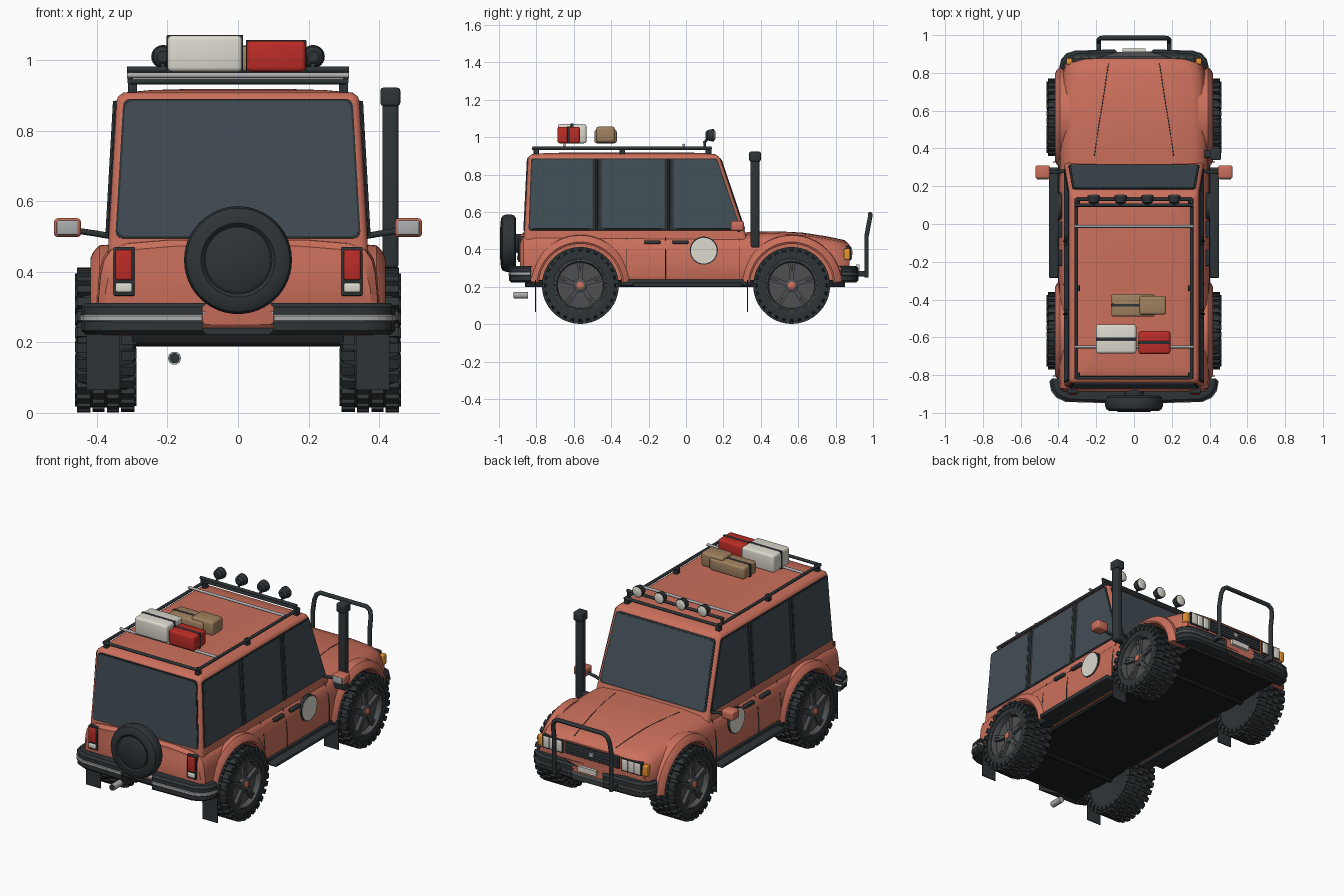
import bpy, bmesh
from math import pi, sin, cos, radians
from mathutils import Vector, Matrix

if "Cube" in bpy.data.objects:
    bpy.data.objects.remove(bpy.data.objects["Cube"])

COL = dict(paint=(.6, .16, .105), black=(.027, .034, .038), glass=(.055, .075, .093), cream=(.72, .7, .62),
           red=(.5, .025, .02), tan=(.35, .22, .115), steel=(.4, .41, .42), rim=(.075, .08, .085),
           amber=(.8, .3, .03), under=(.01, .012, .013))
MATS = {}
for k, c in COL.items():
    MATS[k] = bpy.data.materials.new(k)
    MATS[k].diffuse_color = (*c, 1)


def smooth(ob, angle=35):
    bpy.ops.object.select_all(action='DESELECT')
    ob.select_set(True)
    bpy.context.view_layer.objects.active = ob
    bpy.ops.object.shade_smooth_by_angle(angle=radians(angle))


def emit(name, bm, mat, loc=(0, 0, 0), rz=0, angle=35):
    bmesh.ops.recalc_face_normals(bm, faces=bm.faces)
    me = bpy.data.meshes.new(name)
    bm.to_mesh(me)
    bm.free()
    me.materials.append(MATS[mat])
    ob = bpy.data.objects.new(name, me)
    bpy.context.collection.objects.link(ob)
    ob.location, ob.rotation_euler = loc, (0, 0, rz)
    smooth(ob, angle)
    return ob


def box(name, lo, hi, mat, bev=0.0):
    bm = bmesh.new()
    lo, hi = Vector(lo), Vector(hi)
    d = hi - lo
    bmesh.ops.create_cube(bm, size=1, matrix=Matrix.Translation((lo + hi) / 2) @ Matrix.Diagonal((*map(abs, d), 1)))
    if bev:
        bmesh.ops.bevel(bm, geom=bm.edges[:], offset=bev, segments=3, profile=.5, affect='EDGES')
    return emit(name, bm, mat)


def pair(name, lo, hi, mat, bev=0.0):
    for s in (-1, 1):
        box(name, (s * lo[0], *lo[1:]), (s * hi[0], *hi[1:]), mat, bev)


def loft(name, rings, mat, angle=35):
    bm = bmesh.new()
    vr = [[bm.verts.new(p) for p in r] for r in rings]
    n = len(vr[0])
    for a, b in zip(vr, vr[1:]):
        for i in range(n):
            bm.faces.new((a[i], a[(i + 1) % n], b[(i + 1) % n], b[i]))
    bm.faces.new(vr[0])
    bm.faces.new(vr[-1])
    return emit(name, bm, mat, angle=angle)


def panel(name, pts, t, mat, rnd=0.0):
    # flat plate with rounded corners, thickness t to both sides
    pts = [Vector(p) for p in pts]
    n = (pts[1] - pts[0]).cross(pts[2] - pts[0]).normalized() * t
    bm = bmesh.new()
    a = [bm.verts.new(p - n) for p in pts]
    b = [bm.verts.new(p + n) for p in pts]
    bm.faces.new(a)
    bm.faces.new(b)
    for i in range(len(a)):
        j = (i + 1) % len(a)
        bm.faces.new((a[i], a[j], b[j], b[i]))
    if rnd:
        es = [bm.edges.get((u, v)) for u, v in zip(a, b)]
        bmesh.ops.bevel(bm, geom=es, offset=rnd, segments=4, profile=.5, affect='EDGES')
    return emit(name, bm, mat)


def lathe(name, prof, mat, loc, rz=0, n=40):
    # revolve (x, r) profile about the x axis
    bm = bmesh.new()
    vr = [[bm.verts.new((x, r * cos(2 * pi * i / n), r * sin(2 * pi * i / n))) for i in range(n)] for x, r in prof]
    for a, b in zip(vr, vr[1:]):
        for i in range(n):
            bm.faces.new((a[i], a[(i + 1) % n], b[(i + 1) % n], b[i]))
    bm.faces.new(vr[0])
    bm.faces.new(vr[-1])
    return emit(name, bm, mat, loc, rz)


def tube(name, pts, r, mat):
    cu = bpy.data.curves.new(name, 'CURVE')
    cu.dimensions, cu.bevel_depth, cu.bevel_resolution, cu.use_fill_caps = '3D', r, 3, True
    sp = cu.splines.new('POLY')
    sp.points.add(len(pts) - 1)
    for p, q in zip(sp.points, pts):
        p.co = (*q, 1)
    cu.materials.append(MATS[mat])
    ob = bpy.data.objects.new(name, cu)
    bpy.context.collection.objects.link(ob)
    bpy.ops.object.select_all(action='DESELECT')
    ob.select_set(True)
    bpy.context.view_layer.objects.active = ob
    bpy.ops.object.convert(target='MESH')
    smooth(bpy.context.view_layer.objects.active, 40)


AX, WZ = .565, .207   # axle offset and wheel centre height

# lower body, lofted along y: (y, half width, bottom, top)
rings = []
for y, w, zb, zt in [(-.888, .375, .25, .475), (-.87, .395, .23, .492), (-.8, .4, .22, .497), (.28, .398, .22, .492),
                     (.45, .398, .22, .497), (.58, .396, .22, .493), (.7, .39, .22, .477), (.8, .378, .225, .46),
                     (.855, .36, .24, .447), (.875, .345, .25, .425)]:
    h = [(w - .015, zb), (w, zb + .03), (w, zb + .1), (w - .006, zt - .1), (w - .015, zt - .06),
         (w - .035, zt - .03), (w - .08, zt - .012), (w - .2, zt - .002)]
    rings.append([(x, y, z) for x, z in h] + [(-x, y, z) for x, z in h[::-1]])
body = loft('body', rings, 'paint')
for s in (-1, 1):
    for y in (-AX, AX):
        cut = lathe('arch_cutter', [(-.16, .226), (.16, .226)], 'under', (s * .43, y, WZ), n=48)
        m = body.modifiers.new('arch', 'BOOLEAN')
        m.operation, m.object, m.solver = 'DIFFERENCE', cut, 'EXACT'
        bpy.context.view_layer.objects.active = body
        bpy.ops.object.modifier_apply(modifier='arch')
        bpy.data.objects.remove(cut)
        # flared wheel arch
        prof = [(.222, .34), (.222, .412), (.232, .418), (.25, .41), (.268, .393), (.272, .34)]
        loft('wheel_arch', [[(s * x, y + r * cos(a), WZ + r * sin(a)) for r, x in prof]
                            for a in [radians(4 + 172 * i / 32) for i in range(33)]], 'paint')
smooth(body)
box('underbody', (-.3, -.86, .2), (.3, .85, .235), 'under')


# cabin: rounded rectangles stacked in z (z, half width, rear y, front y)
def rrect(z, w, y0, y1, c):
    out = []
    for k, (cx, cy) in enumerate([(w - c, y1 - c), (c - w, y1 - c), (c - w, y0 + c), (w - c, y0 + c)]):
        out += [(cx + c * cos((k + i / 4) * pi / 2), cy + c * sin((k + i / 4) * pi / 2), z) for i in range(5)]
    return out


loft('cabin', [rrect(*q, .022) for q in [(.44, .37, -.867, .3335), (.88, .345, -.845, .185), (.897, .34, -.84, .175),
               (.908, .325, -.825, .158), (.915, .25, -.75, .09), (.918, .15, -.6, .0)]], 'paint', 40)
SX = lambda z: .37 - (z - .44) * .0568
RY = lambda z: -.867 + (z - .44) * .05
FY = lambda z: .3335 - (z - .44) * .3375
z0, z1 = .51, .88
for s in (-1, 1):
    side = lambda a, b, c, d, e=0, l=z0, h=z1: [(s * (SX(z) + e), y, z) for y, z in ((a, l), (b, l), (c, h), (d, h))]
    panel('window_frame', side(-.842, .296, .166, -.828, 0, .502, .886), .003, 'black', .01)
    for a, b, c, d in [(-.835, -.5, -.5, -.822), (-.453, -.115, -.115, -.453), (-.068, .288, .162, -.068)]:
        panel('side_window', side(a, b, c, d, .002), .003, 'glass', .018)
    for y in (-.477, -.092):
        tube('door_pillar', [(s * (SX(z) + .004), y, z) for z in (.505, .884)], .006, 'black')
    for y, a in ((-.32, .3), (-.11, .225), (.285, .225)):
        tube('door_seam', [(s * .399, y, a), (s * .399, y, .33), (s * .392, y, .395), (s * .368, y, .464)], .002, 'black')
    # roundel and handles
    for nm, r, x, mt in (('roundel_rim', .075, .4, 'black'), ('roundel', .069, .403, 'cream')):
        lathe(nm, [(-.02, r), (.0, r)], mt, (s * x, .095, .393), 0 if s > 0 else pi)
    # hood seams
    tube('hood_seam', [(s * x, y, z) for x, y, z in ((.21, .36, .4925), (.19, .5, .494), (.17, .62, .488),
                                                     (.15, .75, .468), (.135, .85, .447))], .002, 'black')
for y in (-.222, -.072):
    pair('door_handle', (.38, y, .428), (.402, y + .085, .448), 'black', .005)
quad = lambda f, w0, w1, a, b, e: [(x, f(z) + e, z) for x, z in ((-w0, a), (w0, a), (w1, b), (-w1, b))]
panel('windshield_seal', quad(FY, .348, .325, .503, .885, .0), .003, 'black', .02)
panel('windshield', quad(FY, .338, .317, .512, .876, .003), .003, 'glass', .02)
panel('rear_window_seal', quad(RY, .348, .325, .495, .89, .0), .003, 'black', .02)
panel('rear_window', quad(RY, .342, .319, .501, .884, -.003), .003, 'glass', .02)

# wheels
TYRE = [(-.07, .1), (-.08, .135), (-.086, .155), (-.078, .183), (-.055, .192), (.055, .192), (.078, .183),
        (.086, .155), (.08, .137), (.06, .132), (.045, .12), (.04, .02)]
for s in (-1, 1):
    for y in (-AX, AX):
        loc, rz = (s * .375, y, WZ), 0 if s > 0 else pi
        lathe('tyre', TYRE, 'black', loc, rz, 48)
        bm = bmesh.new()
        for i in range(28):
            for x, w, o, r, h in [(-.062, .038, 0, .193, .024), (-.02, .034, .5, .195, .02), (.02, .034, 0, .195, .02),
                                  (.062, .038, .5, .193, .024), (-.08, .014, 0, .175, .026), (.08, .014, .5, .175, .026)]:
                bmesh.ops.create_cube(bm, size=1, matrix=Matrix.Rotation((i + o) * pi / 14, 4, 'X')
                                      @ Matrix.Translation((x, 0, r)) @ Matrix.Diagonal((w, .027, h, 1)))
        emit('tyre_tread', bm, 'black', loc, rz)
        lathe('rim_ring', [(.05, .137), (.078, .137), (.08, .13), (.07, .124), (.05, .122)], 'rim', loc, rz)
        bm = bmesh.new()
        for i in range(5):
            for o in (-.09, .09):
                bmesh.ops.create_cube(bm, size=1, matrix=Matrix.Rotation(i * 2 * pi / 5 + o, 4, 'X')
                                      @ Matrix.Translation((.056, 0, .078)) @ Matrix.Diagonal((.026, .013, .1, 1)))
        emit('wheel_spokes', bm, 'rim', loc, rz)
        lathe('wheel_hub', [(.03, .036), (.07, .036), (.074, .03)], 'rim', loc, rz, 24)
        lathe('hub_cap', [(.06, .02), (.08, .02), (.084, .014)], 'paint', loc, rz, 16)
    for y in (-.805, .328):
        box('mud_flap', (s * .335, y - .003, .065), (s * .43, y + .003, .235), 'black')
for y in (-AX, AX):
    tube('axle', [(-.34, y, WZ), (.34, y, WZ)], .02, 'under')

# spare wheel on the tailgate
lathe('spare_tyre', [(-.04, .13), (-.03, .148), (-.015, .153), (.015, .153), (.032, .147), (.042, .13), (.043, .105),
                     (.034, .096)], 'black', (0, -.948, .433), -pi / 2, 48)
lathe('spare_cover', [(.0, .094), (.04, .094), (.046, .085)], 'black', (0, -.948, .433), -pi / 2, 48)
lathe('spare_mount', [(-.06, .05), (0, .05)], 'black', (0, -.94, .433), -pi / 2, 20)


# bumpers: plan outlines extruded in z
def bumper(name, half, za, zb, mat):
    rows = []
    for e, z in ((-.012, za), (0, za + .012), (0, zb - .012), (-.012, zb)):
        out = [(x + e, y + (e if y > 0 else -e), z) for x, y in half[0]]
        inn = [(x, y, z) for x, y in half[1]]
        rows.append([(-x, y, z) for x, y, z in out] + [*out[::-1]] + inn + [(-x, y, z) for x, y, z in inn[::-1]])
    loft(name, rows, mat)


REAR = ([(.1, -.946), (.36, -.938), (.41, -.915), (.436, -.88), (.445, -.83)], [(.41, -.83), (.4, -.865), (.36, -.88)])
FRONT = ([(.1, .921), (.31, .914), (.355, .9), (.382, .87), (.392, .83)], [(.365, .83), (.355, .85), (.33, .86)])
for nm, o in (('rear_bumper', REAR), ('front_bumper', FRONT)):
    # outline runs centre to tip, then back along the inside
    bumper(nm, o, .222, .312, 'black')
    bumper(nm + '_strip', ([(x + .003, y * 1.004) for x, y in o[0]], o[1]), .25, .287, 'rim' if o is FRONT else 'steel')
box('front_plate', (-.06, .91, .287), (.06, .928, .318), 'cream')
hoop = [(.187, .965, .25), (.187, .965, .47), (.185, .978, .54), (.175, .984, .572), (.15, .985, .588)]
tube('bull_bar', hoop + [(-x, y, z) for x, y, z in hoop[::-1]], .0125, 'black')
pair('bull_bar_bracket', (.175, .89, .255), (.199, .965, .285), 'black', .004)

# front face
box('grille', (-.18, .86, .345), (.18, .882, .415), 'black', .004)
for i in range(4):
    box('grille_slat', (-.17, .88, .355 + i * .016), (.17, .886, .36 + i * .016), 'rim')
box('grille_badge_plate', (-.014, .88, .368), (.014, .89, .394), 'steel', .003)
pair('headlamp_bezel', (.19, .85, .34), (.325, .881, .417), 'black', .004)
for i in range(3):
    pair('headlamp', (.196 + i * .042, .86, .346), (.234 + i * .042, .888, .411), 'cream', .005)
pair('indicator', (.327, .845, .345), (.358, .878, .405), 'amber', .005)

# tail lights
pair('tail_light_bezel', (.293, -.897, .332), (.353, -.87, .47), 'black', .004)
pair('tail_light', (.3, -.904, .377), (.347, -.88, .462), 'red', .005)
pair('reverse_light', (.3, -.904, .342), (.347, -.88, .368), 'cream', .005)
tube('exhaust', [(-.18, -.92, .155), (-.18, -.845, .155)], .019, 'steel')
tube('exhaust_bore', [(-.18, -.922, .155), (-.18, -.91, .155)], .015, 'black')

# steps, mirrors, snorkel
pair('side_step', (.385, -.285, .2), (.45, .3, .222), 'black', .005)
pair('sill', (.33, -.35, .205), (.402, .345, .24), 'black', .004)
pair('mirror_shell', (.445, .24, .498), (.522, .31, .552), 'paint', .012)
pair('mirror_glass', (.453, .235, .505), (.514, .25, .545), 'steel', .004)
for s in (-1, 1):
    tube('mirror_arm', [(s * .355, .285, .5), (s * .4, .275, .508), (s * .46, .275, .517)], .009, 'black')
box('snorkel', (.41, .346, .41), (.455, .392, .88), 'black', .01)
box('snorkel_cap', (.404, .338, .87), (.46, .4, .922), 'black', .008)
box('snorkel_mount', (.37, .35, .41), (.42, .39, .45), 'black', .006)

# roof rack
for s in (-1, 1):
    tube('rack_rail', [(s * .305, -.82, .94), (s * .305, .135, .94)], .009, 'black')
    for y in (-.8, -.34, .12):
        box('rack_post', (s * .286, y - .015, .895), (s * .312, y + .015, .945), 'black', .004)
for y in (-.815, .13):
    tube('rack_end_bar', [(-.305, y, .94), (.305, y, .94)], .009, 'black')
for y in (-.65, -.012):
    tube('rack_crossbar', [(-.315, y, .957), (.315, y, .957)], .008, 'steel')
tube('light_bar', [(-.315, .1, .973), (.315, .1, .973)], .009, 'black')
for s in (-1, 1):
    tube('light_bar_foot', [(s * .305, .1, .973), (s * .305, .1, .935)], .008, 'black')
for x in (-.213, -.071, .071, .213):
    lathe('roof_lamp', [(-.025, .016), (-.015, .028), (.012, .033), (.02, .033)], 'black', (x, .13, 1.01), pi / 2, 24)
    lathe('roof_lamp_lens', [(.01, .029), (.022, .029), (.027, .018)], 'cream', (x, .13, 1.01), pi / 2, 24)
    tube('roof_lamp_stem', [(x, .1, .973), (x, .125, 1.0)], .007, 'black')

# luggage with straps
for nm, (ax, ay, az), (bx, by, bz), mt in [('white_case', (-.2, -.685, .967), (.012, -.532, 1.07), 'cream'),
                                           ('red_case', (.024, -.688, .967), (.192, -.567, 1.055), 'red'),
                                           ('tan_bag', (-.12, -.49, .967), (.11, -.37, 1.04), 'tan'),
                                           ('small_tan_bag', (.028, -.48, .972), (.17, -.38, 1.056), 'tan')]:
    box(nm, (ax, ay, az), (bx, by, bz), mt, .013)
    if nm != 'small_tan_bag':
        m = (ay + by) / 2
        box(nm + '_strap', (ax - .002, m - .008, az - .002), (bx + .002, m + .008, bz + .002), 'black', .003)

for m in bpy.data.materials:
    if m.users and not m.is_grease_pencil:
        m.use_nodes = True
        m.node_tree.nodes["Principled BSDF"].inputs["Base Color"].default_value = m.diffuse_color
